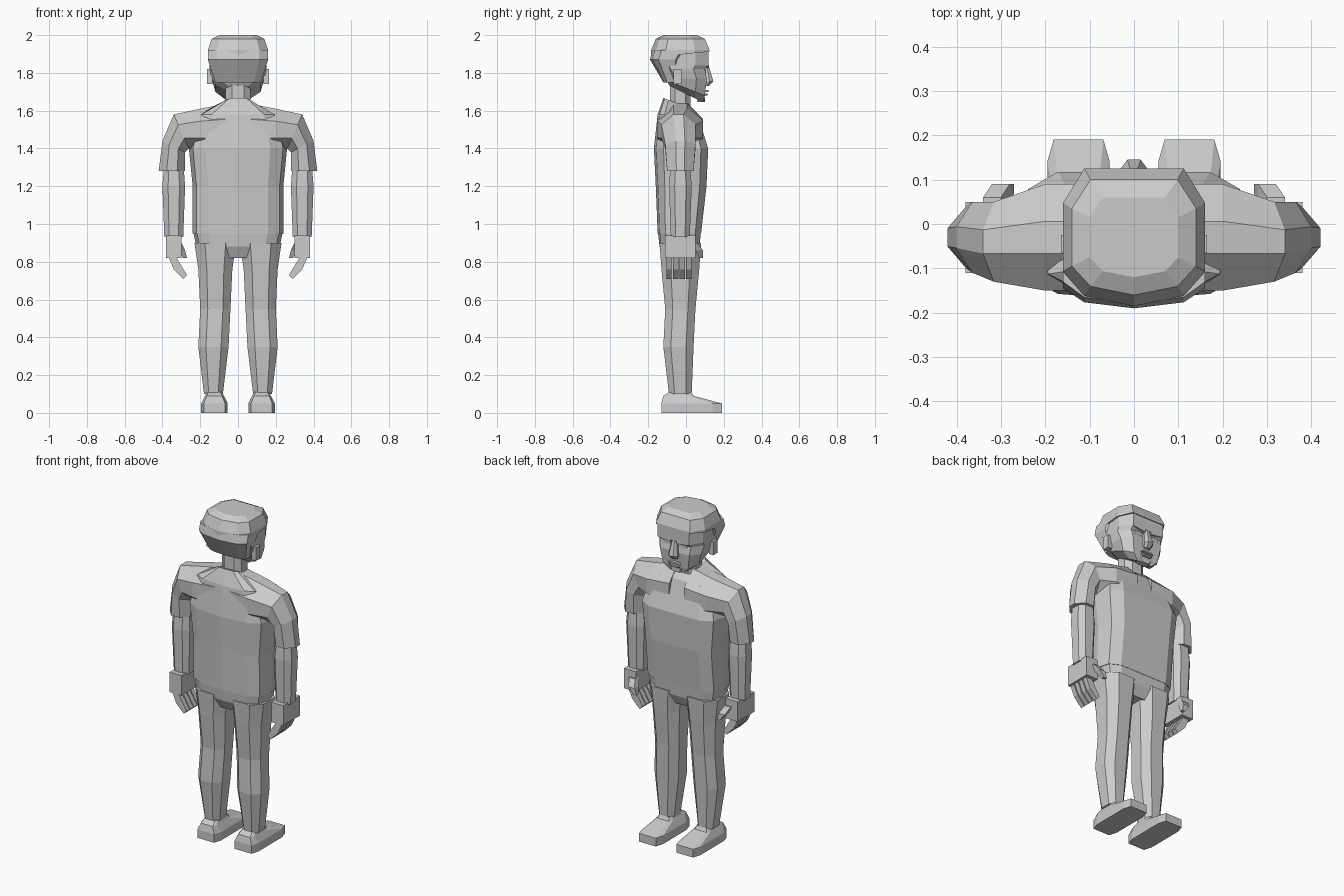
import bpy
import bmesh
from math import cos, sin, pi

default_cube = bpy.data.objects.get("Cube")
if default_cube:
    bpy.data.objects.remove(default_cube)

# One matte grey for the whole figure
grey = bpy.data.materials.new("plain grey")
grey.use_nodes = True
grey.diffuse_color = (.6, .6, .6, 1)
grey.node_tree.nodes["Principled BSDF"].inputs["Base Color"].default_value = grey.diffuse_color


def chamfered(across, along):
    """Right half of a rectangle with cut corners, from back to front."""
    return [(across, -1), (1, -along), (1, along), (across, 1)]


def rounded(steps, power):
    """Right half of a faceted superellipse, from back to front."""
    outline = [(0, -1)]
    for step in range(1, steps):
        angle = pi * step / steps
        side = sin(angle) ** power
        depth = abs(cos(angle)) ** power
        outline.append((side, -depth if step < steps / 2 else depth))
    return outline


def ridged(outline):
    """Draw the rear corners in and add a ridge at the middle of the back."""
    (across, rear), *others = outline
    return [(0, rear), (across, rear * .85), *others]


BOX = [(1, -1), (1, 1)]
OCTAGON = chamfered(.5, .5)
SHOE = chamfered(.8, .7)
SHOULDER = chamfered(.4, .3)
TORSO = rounded(6, .6)
SKULL = ridged(chamfered(.7, .5))


def section(z, width, depth, x=0, y=-.03, lean=0, tilt=0):
    """Cross-section from half sizes; lean lowers the outer edge, tilt raises the front."""
    def place(side, along):
        rise = -lean * side + tilt * (y + along * depth)
        return x + side * width, y + along * depth, z + rise
    return place


def loft(name, sections, outline=OCTAGON, mirrored=False):
    """Skin a stack of cross-sections and close both ends."""
    shape = outline + [(-side, along) for side, along in reversed(outline) if side]
    bm = bmesh.new()
    loops = [[bm.verts.new(place(*point)) for point in shape] for place in sections]
    for low, high in zip(loops, loops[1:]):
        for i in range(len(shape)):
            bm.faces.new((low[i - 1], low[i], high[i], high[i - 1]))
    bm.faces.new(loops[0])
    bm.faces.new(loops[-1])
    bmesh.ops.recalc_face_normals(bm, faces=bm.faces)
    mesh = bpy.data.meshes.new(name)
    bm.to_mesh(mesh)
    bm.free()
    mesh.materials.append(grey)
    part = bpy.data.objects.new(name, mesh)
    bpy.context.collection.objects.link(part)
    if mirrored:
        part.modifiers.new("Mirror", "MIRROR")


def slab(name, bottom, top, width, depth, outline=BOX, mirrored=False, taper=1, **options):
    """Upright block whose top can be wider or narrower than its base."""
    loft(name, [
        section(bottom, width, depth, **options),
        section(top, width * taper, depth, **options),
    ], outline, mirrored)


# Shirt body with a sloping collar
loft("shirt", [
    section(z=.95, width=.24, depth=.12),
    section(z=1.2, width=.24, depth=.14, y=-.02),
    section(z=1.4, width=.26, depth=.15, y=-.02),
    section(z=1.58, width=.21, depth=.11, y=-.04),
    section(z=1.62, width=.07, depth=.08, y=-.04, tilt=-.4),
], TORSO)

# Shoulders turning down into short sleeves
loft("sleeves", [
    section(z=1.5, width=0, depth=.12, x=.05, lean=-.14),
    section(z=1.5, width=0, depth=.12, x=.2, lean=-.11),
    section(z=1.49, width=.04, depth=.09, x=.3, y=-.04, lean=-.09),
    section(z=1.41, width=.06, depth=.08, x=.34, lean=-.03),
    section(z=1.28, width=.07, depth=.07, x=.35),
], SHOULDER, mirrored=True)

# Trousers
loft("pelvis", [
    section(z=.82, width=.1, depth=.08),
    section(z=.88, width=.22, depth=.11),
    section(z=.97, width=.24, depth=.12),
], TORSO)
loft("legs", [
    section(z=.1, width=.05, depth=.06, x=.13),
    section(z=.35, width=.08, depth=.08, x=.13, y=-.04),
    section(z=.55, width=.08, depth=.08, x=.12),
    section(z=.76, width=.09, depth=.1, x=.12),
    section(z=.9, width=.11, depth=.11, x=.12),
], OCTAGON, mirrored=True)

# Shoes with a low toe and raised instep
loft("shoes", [
    section(z=0, width=.07, depth=.16, x=.125, y=.03),
    section(z=.05, width=.07, depth=.16, x=.125, y=.03),
    section(z=.09, width=.05, depth=.08, x=.125, y=-.04),
    section(z=.11, width=.04, depth=.06, x=.125),
], SHOE, mirrored=True)

# Forearms and hands
loft("forearms", [
    section(z=.93, width=.05, depth=.05, x=.34),
    section(z=1.2, width=.06, depth=.06, x=.34),
    section(z=1.33, width=.05, depth=.05, x=.34),
], OCTAGON, mirrored=True)
slab("palms", bottom=.82, top=.94, width=.04, depth=.08, x=.34, mirrored=True)
for index, name in enumerate(["little", "ring", "middle", "index"]):
    finger = dict(depth=.014, y=-.09 + index * .035)
    loft(name + "_fingers", [
        section(z=.72, width=.01, x=.28, lean=.01, **finger),
        section(z=.77, width=.02, x=.32, lean=.01, **finger),
        section(z=.83, width=.02, x=.35, **finger),
    ], BOX, mirrored=True)
loft("thumbs", [
    section(z=.82, width=.01, depth=.01, x=.28, y=.08),
    section(z=.86, width=.02, depth=.02, x=.3, y=.07),
    section(z=.9, width=.02, depth=.02, x=.32, y=.04),
], BOX, mirrored=True)

# Neck and face, with the jaw line dropping forward
slab("neck", bottom=1.58, top=1.78, width=.065, depth=.055, outline=OCTAGON)
loft("face", [
    section(z=1.69, width=.07, depth=.09, y=0, tilt=-.5),
    section(z=1.72, width=.12, depth=.1, y=0, tilt=-.4),
    section(z=1.77, width=.14, depth=.11, y=0),
    section(z=1.82, width=.15, depth=.12, y=-.02),
    section(z=1.84, width=.15, depth=.14, y=-.02),
    section(z=1.92, width=.15, depth=.14, y=-.02),
], SKULL)

# Hair: rounded crown with a fuller back
loft("hair_crown", [
    section(z=1.9, width=.16, depth=.155, tilt=.1),
    section(z=1.92, width=.16, depth=.155),
    section(z=1.98, width=.14, depth=.13),
    section(z=2, width=.1, depth=.09),
], SKULL)
loft("hair_back", [
    section(z=1.75, width=.12, depth=.04, y=-.08),
    section(z=1.87, width=.16, depth=.09, y=-.1),
    section(z=1.92, width=.16, depth=.1, y=-.08),
], SKULL)

# Facial features
slab("ears", bottom=1.74, top=1.82, width=.015, depth=.02, x=.15, y=-.045, mirrored=True)
loft("nose", [
    section(z=1.73, width=.02, depth=.02, y=.1),
    section(z=1.755, width=.03, depth=.04, y=.105),
    section(z=1.84, width=.014, depth=.02, y=.1),
])
slab("eyes", bottom=1.8, top=1.82, width=.025, depth=.01, x=.055, y=.095, mirrored=True)
slab("brows", bottom=1.83, top=1.85, width=.04, depth=.02, x=.06, y=.1, lean=-.005, mirrored=True)
slab("upper_lip", bottom=1.7, top=1.71, width=.04, depth=.02, y=.1, outline=SHOE, taper=.7)
slab("lower_lip", bottom=1.68, top=1.69, width=.03, depth=.02, y=.095, outline=SHOE, taper=1.2)
slab("chin", bottom=1.645, top=1.67, width=.03, depth=.02, y=.08, outline=SHOE, taper=1.4)
